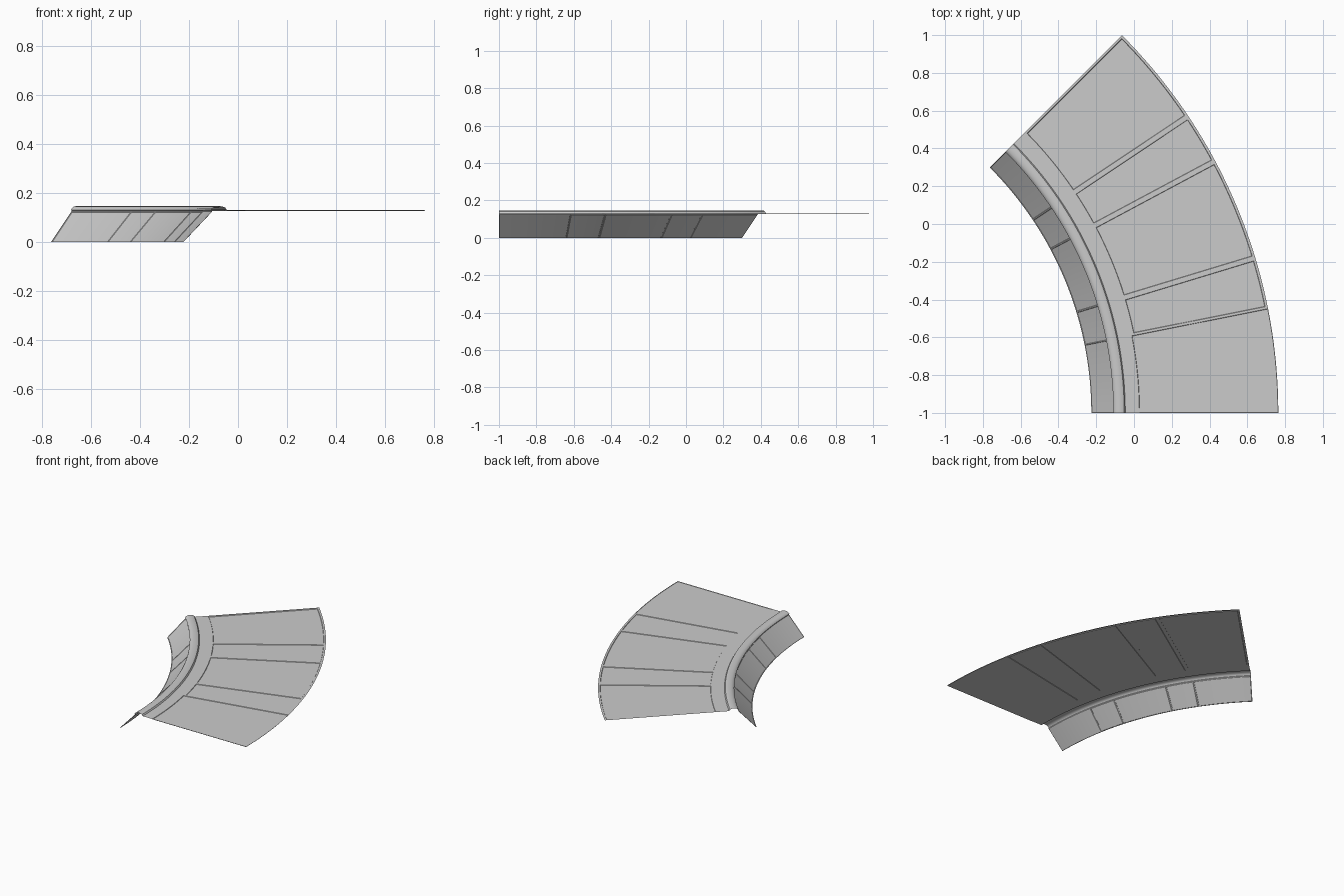
import bpy, bmesh, math

if "Cube" in bpy.data.objects:
    bpy.data.objects.remove(bpy.data.objects["Cube"])

CX, CY = -2.064, -1.0          # centre of the 45 degree arc
SWEEP = math.radians(45)
SEGS = 48                      # six segments per eighth of the sweep
SEAMS = [0, 2, 3, 5, 6, 8]     # panel joints, in eighths


def sweep(name, profile, panel_row=None, gap=0.0, depth=0.0):
    """Revolve an (r, z) profile; optionally sink inset panels into one row."""
    bm = bmesh.new()
    rings = []
    for i in range(SEGS + 1):
        a = SWEEP * i / SEGS
        rings.append([bm.verts.new((CX + r * math.cos(a), CY + r * math.sin(a), z))
                      for r, z in profile])
    rows = {}
    for i in range(SEGS):
        for j in range(len(profile) - 1):
            rows[i, j] = bm.faces.new((rings[i][j], rings[i][j + 1],
                                       rings[i + 1][j + 1], rings[i + 1][j]))
    if panel_row is not None:
        for s, e in zip(SEAMS, SEAMS[1:]):
            faces = [rows[i, panel_row] for i in range(s * 6, e * 6)]
            # flat border, then a steep little step
            for t, d in ((gap, 0.0), (0.002, depth)):
                bmesh.ops.inset_region(bm, faces=faces, thickness=t, depth=d,
                                       use_boundary=True, use_even_offset=True)
    mesh = bpy.data.meshes.new(name)
    bm.to_mesh(mesh)
    bm.free()
    obj = bpy.data.objects.new(name, mesh)
    bpy.context.collection.objects.link(obj)
    bpy.ops.object.select_all(action='DESELECT')
    obj.select_set(True)
    bpy.context.view_layer.objects.active = obj
    bpy.ops.object.shade_smooth_by_angle(angle=math.radians(30))
    return obj


# Sloping inner wall with thin panel joints
sweep("sloped_wall", [(1.838, 0.0), (1.958, 0.127)], 0, 0.003, -0.002)

# Rounded coping between wall and deck
sweep("coping_lip", [(1.958, 0.127), (1.955, 0.132), (1.960, 0.139), (1.971, 0.145),
                     (1.985, 0.147), (2.000, 0.146), (2.012, 0.141), (2.018, 0.131)])

# Plain border strip behind the coping
sweep("deck_border", [(2.018, 0.131), (2.066, 0.131)])

# Flat deck with five recessed panels
sweep("deck_panels", [(2.066, 0.131), (2.092, 0.131), (2.828, 0.131)], 1, 0.013, -0.003)
